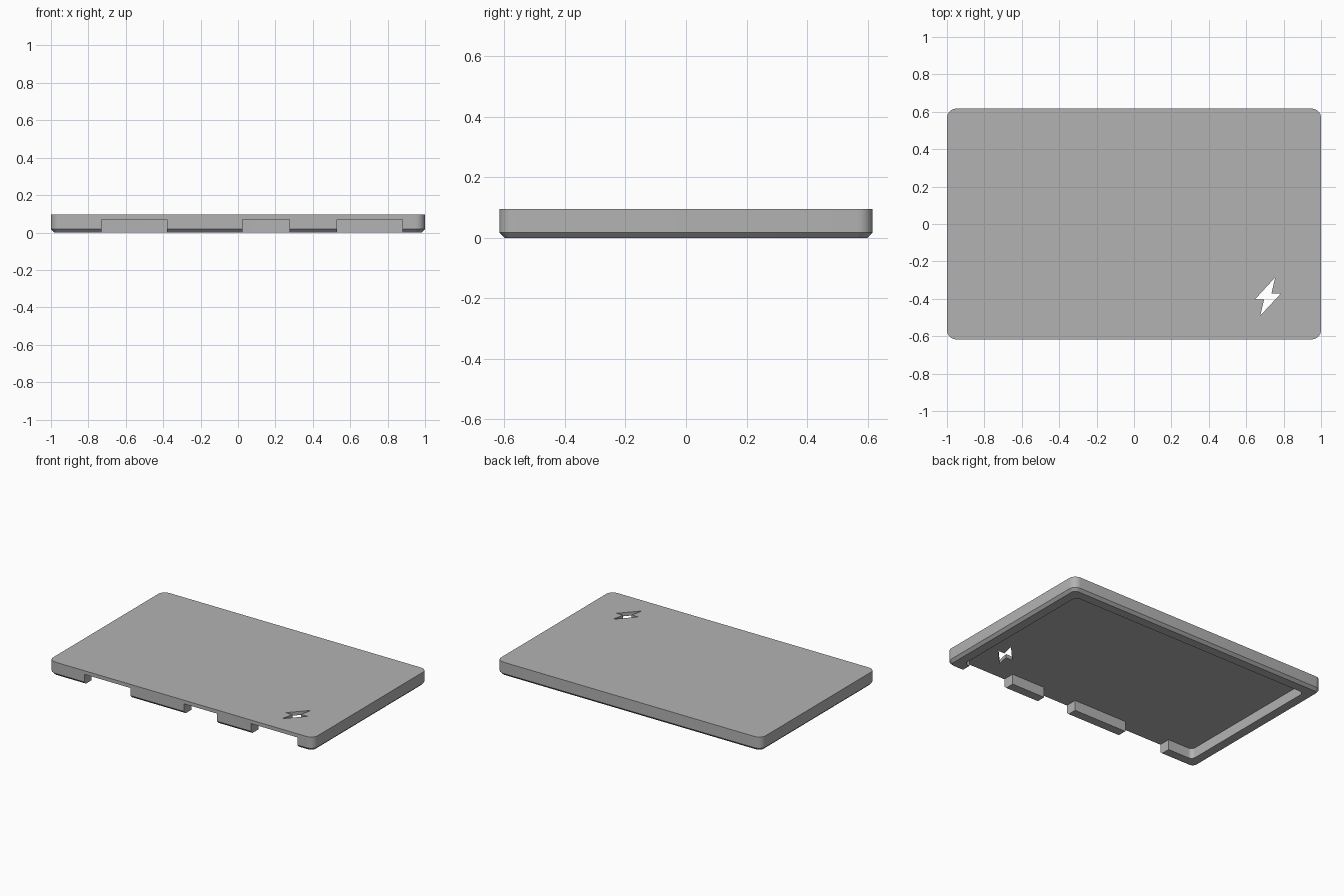
import bpy
import bmesh
from math import cos, sin, pi, radians

HALF_X, HALF_Y, HEIGHT = 1.0, 0.617, 0.095
WALL, CEILING, CHAMFER = 0.08, 0.07, 0.018

cube = bpy.data.objects.get("Cube")
if cube:
    bpy.data.objects.remove(cube, do_unlink=True)

grey = bpy.data.materials.new("plain grey")
grey.use_nodes = True
colour = (0.45, 0.45, 0.45, 1)
grey.diffuse_color = colour
grey.node_tree.nodes["Principled BSDF"].inputs["Base Color"].default_value = colour


def rounded_rect(hx, hy, r, steps=8):
    """Counter-clockwise outline of a rectangle with rounded corners."""
    points = []
    for i, (sx, sy) in enumerate([(1, 1), (-1, 1), (-1, -1), (1, -1)]):
        for k in range(steps + 1):
            a = (i + k / steps) * pi / 2
            points.append((sx * (hx - r) + r * cos(a), sy * (hy - r) + r * sin(a)))
    return points


def loft(name, rings):
    """Closed solid through a stack of (outline, z) rings."""
    bm = bmesh.new()
    loops = [[bm.verts.new((x, y, z)) for x, y in outline] for outline, z in rings]
    n = len(loops[0])
    for low, high in zip(loops, loops[1:]):
        for i in range(n):
            j = (i + 1) % n
            bm.faces.new((low[i], low[j], high[j], high[i]))
    bm.faces.new(loops[0][::-1])
    bm.faces.new(loops[-1])
    bmesh.ops.recalc_face_normals(bm, faces=bm.faces)
    mesh = bpy.data.meshes.new(name)
    bm.to_mesh(mesh)
    bm.free()
    mesh.materials.append(grey)
    obj = bpy.data.objects.new(name, mesh)
    bpy.context.collection.objects.link(obj)
    return obj


def cut(target, cutter):
    """Subtract the cutter from the target and discard it."""
    cutter.hide_render = True
    mod = target.modifiers.new("cut", "BOOLEAN")
    mod.operation = "DIFFERENCE"
    mod.solver = "EXACT"
    mod.object = cutter
    bpy.context.view_layer.objects.active = target
    bpy.ops.object.modifier_apply(modifier=mod.name)
    bpy.data.objects.remove(cutter, do_unlink=True)


# Lid body with a chamfered lower edge
outer = rounded_rect(HALF_X, HALF_Y, 0.05)
lower = rounded_rect(HALF_X - CHAMFER, HALF_Y - CHAMFER, 0.05 - CHAMFER)
lid = loft("lid", [(lower, 0), (outer, CHAMFER), (outer, HEIGHT)])

# Hollow underside
inner = rounded_rect(HALF_X - WALL, HALF_Y - WALL, 0.03)
cut(lid, loft("hollow_cutter", [(inner, -0.1), (inner, CEILING)]))

# Port openings in the front wall
for left, right in [(-0.73, -0.38), (0.025, 0.275), (0.53, 0.88)]:
    box = [(left, -0.7), (right, -0.7), (right, -0.5), (left, -0.5)]
    cut(lid, loft("port_cutter", [(box, -0.1), (box, CEILING)]))

# Lightning bolt hole
bolt = [(0.755, -0.285), (0.735, -0.372), (0.785, -0.372),
        (0.675, -0.49), (0.695, -0.405), (0.645, -0.405)]
cut(lid, loft("bolt_cutter", [(bolt, 0.03), (bolt, 0.15)]))

# Smooth the rounded corners only
bpy.ops.object.select_all(action="DESELECT")
lid.select_set(True)
bpy.context.view_layer.objects.active = lid
bpy.ops.object.shade_smooth_by_angle(angle=radians(30))
